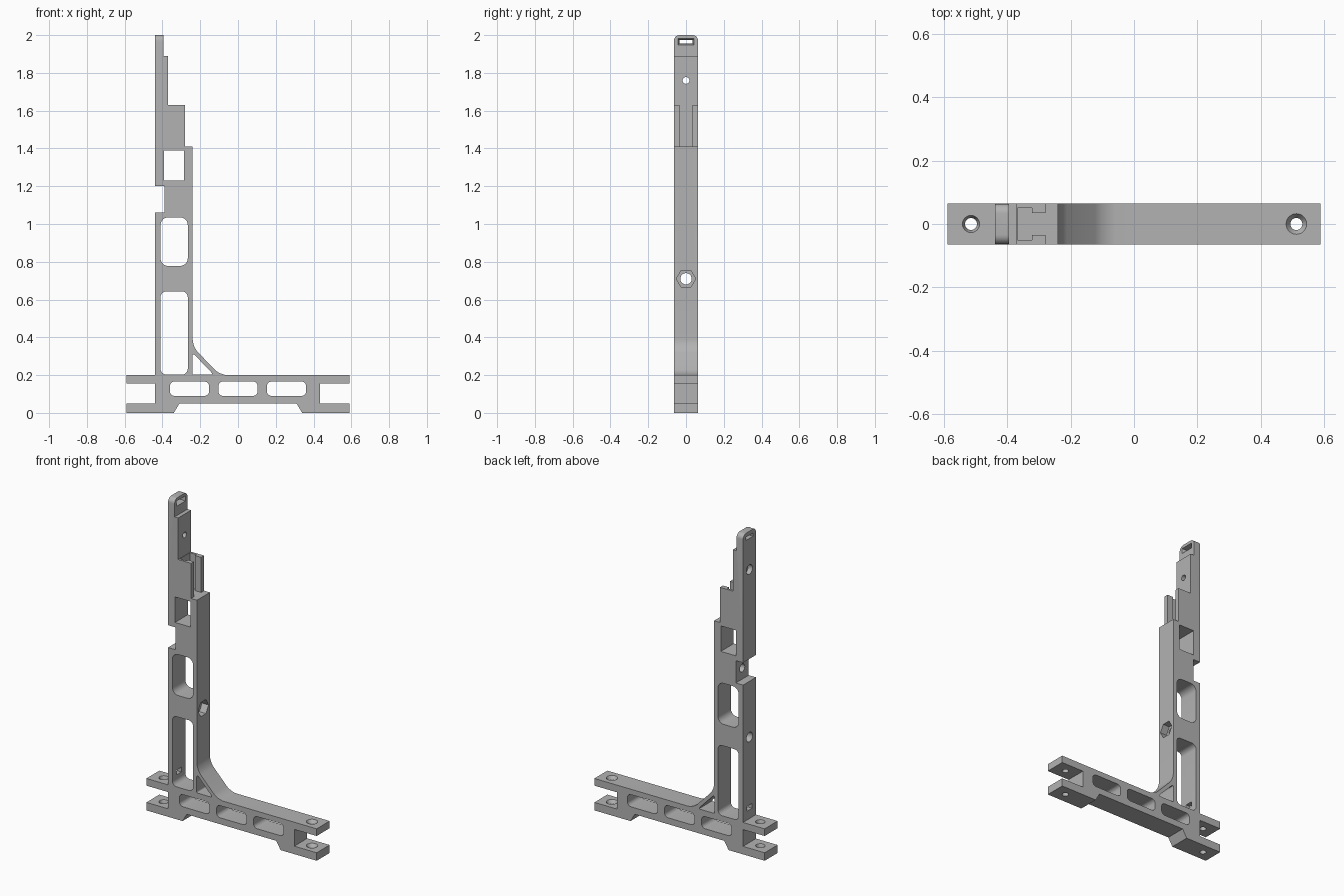
import bpy, bmesh, math
from mathutils import Vector

cube = bpy.data.objects.get("Cube")
if cube:
    bpy.data.objects.remove(cube, do_unlink=True)

grey = bpy.data.materials.new("plain grey")
grey.use_nodes = True
colour = (0.45, 0.45, 0.45, 1)
grey.diffuse_color = colour
grey.node_tree.nodes["Principled BSDF"].inputs["Base Color"].default_value = colour

HALF = 0.064  # half thickness of the bracket


def rounded(points, steps=6):
    """Outline from (u, v) or (u, v, fillet length) corners."""
    out = []
    for i, p in enumerate(points):
        c = Vector(p[:2])
        if len(p) < 3:
            out.append(c)
            continue
        a = c + (Vector(points[i - 1][:2]) - c).normalized() * p[2]
        b = c + (Vector(points[(i + 1) % len(points)][:2]) - c).normalized() * p[2]
        # superellipse-weighted curve: a true arc on square corners
        for k in range(steps + 1):
            t = k / steps * math.pi / 2
            out.append(c + (a - c) * (1 - math.sin(t)) + (b - c) * (1 - math.cos(t)))
    return out


def rect(u0, u1, v0, v1, r=0):
    pts = [(u0, v0), (u1, v0), (u1, v1), (u0, v1)]
    return rounded([p + (r,) for p in pts]) if r else pts


def circle(u, v, r, n=24, turn=0.0):
    return [(u + r * math.cos(math.tau * k / n + turn),
             v + r * math.sin(math.tau * k / n + turn)) for k in range(n)]


PLACE = {"x": lambda u, v, d: (d, u, v),
         "y": lambda u, v, d: (u, d, v),
         "z": lambda u, v, d: (u, v, d)}


def prism(name, axis, low, high, d0, d1):
    """Solid between two matching outlines placed at d0 and d1 on an axis."""
    bm = bmesh.new()
    a = [bm.verts.new(PLACE[axis](p[0], p[1], d0)) for p in low]
    b = [bm.verts.new(PLACE[axis](p[0], p[1], d1)) for p in high]
    bm.faces.new(a)
    bm.faces.new(b)
    for i in range(len(a)):
        j = (i + 1) % len(a)
        bm.faces.new((a[i], a[j], b[j], b[i]))
    bmesh.ops.recalc_face_normals(bm, faces=bm.faces)
    me = bpy.data.meshes.new(name)
    bm.to_mesh(me)
    bm.free()
    me.materials.append(grey)
    ob = bpy.data.objects.new(name, me)
    bpy.context.collection.objects.link(ob)
    return ob


# Side outline of the forked foot, gusset and stepped upright
outline = rounded([
    (-0.59, 0), (-0.34, 0), (-0.31, 0.05), (0.31, 0.05), (0.34, 0), (0.59, 0),
    (0.59, 0.05), (0.435, 0.05), (0.435, 0.155), (0.59, 0.155), (0.59, 0.2),
    (-0.095, 0.2, 0.04), (-0.24, 0.35, 0.04), (-0.24, 1.41), (-0.28, 1.41),
    (-0.28, 1.63), (-0.37, 1.63), (-0.37, 1.89), (-0.395, 1.89), (-0.395, 2),
    (-0.44, 2), (-0.44, 1.2), (-0.39, 1.2), (-0.39, 1.06), (-0.44, 1.06),
    (-0.44, 0.2), (-0.44, 0.155), (-0.44, 0.05), (-0.59, 0.05)][:25] + [
    (-0.44, 0.2), (-0.59, 0.2), (-0.59, 0.155), (-0.44, 0.155),
    (-0.44, 0.05), (-0.59, 0.05)])
bracket = prism("bracket_body", "y", outline, outline, -0.1, 0.1)


def combine(tool, operation="DIFFERENCE"):
    mod = bracket.modifiers.new(tool.name, "BOOLEAN")
    mod.operation = operation
    mod.solver = "EXACT"
    mod.object = tool
    tool.hide_render = True
    bpy.context.view_layer.objects.active = bracket
    bpy.ops.object.modifier_apply(modifier=mod.name)
    bpy.data.objects.remove(tool, do_unlink=True)


def cut(name, axis, shape, d0, d1, end=None):
    combine(prism(name, axis, shape, end or shape, d0, d1))


# Thickness, with the tip rounded across its width
slab = rounded([(-HALF, -0.1), (HALF, -0.1), (HALF, 2, 0.03), (-HALF, 2, 0.03)])
combine(prism("slab", "x", slab, slab, -1, 1), "INTERSECT")

# Lightening slots through the foot and upright
for x in (-0.257, 0, 0.257):
    cut("foot_slot", "y", rect(x - 0.104, x + 0.104, 0.09, 0.166, 0.025), -0.2, 0.2)
cut("lower_slot", "y", rect(-0.41, -0.266, 0.203, 0.643, 0.03), -0.2, 0.2)
cut("upper_slot", "y", rect(-0.41, -0.266, 0.778, 1.035, 0.04), -0.2, 0.2)
cut("square_window", "y", rect(-0.392, -0.286, 1.23, 1.39), -0.2, 0.2)
gusset = rounded([(-0.242, 0.203, 0.008), (-0.13, 0.203, 0.015), (-0.242, 0.32, 0.02)])
cut("gusset_hole", "y", gusset, -0.2, 0.2)

# Channel with two inward lips
channel = [(-0.368, -0.05), (-0.322, -0.05), (-0.322, -0.035), (-0.2, -0.035),
           (-0.2, 0.035), (-0.322, 0.035), (-0.322, 0.05), (-0.368, 0.05)]
cut("channel", "z", channel, 1.41, 1.64)

# Strap slot at the tip, with a wider pocket on its inner side
cut("tip_slot", "x", rect(-0.035, 0.035, 1.955, 1.975), -0.5, -0.3)
cut("tip_pocket", "x", rect(-0.035, 0.035, 1.955, 1.975), -0.42, -0.38,
    rect(-0.048, 0.048, 1.945, 1.985))

# Cross holes in the upright
cut("pin_hole", "x", circle(0, 1.76, 0.018), -0.5, -0.3)
cut("pin_recess", "x", circle(0, 1.76, 0.03), -0.5, -0.41)
cut("bolt_hole", "x", circle(0, 0.71, 0.03), -0.5, -0.2)
cut("nut_recess", "x", circle(0, 0.71, 0.051, 6), -0.285, -0.2)
cut("notch_hole", "x", circle(0, 1.13, 0.025), -0.5, -0.33)
cut("tie_slot", "x", rect(-0.025, 0.025, 0.255, 0.285), -0.5, -0.35)

# Countersunk screw holes through both prongs at each end
for x, wide in ((-0.515, 0.028), (0.513, 0.034)):
    cut("screw_hole", "z", circle(x, 0, 0.019), -0.1, 0.3)
    for top in (0.05, 0.2):
        cut("countersink", "z", circle(x, 0, 0.019), top - 0.02, top + 0.002,
            circle(x, 0, wide))

# Smooth the fillets and holes, keep the edges crisp
bpy.ops.object.select_all(action="DESELECT")
bracket.select_set(True)
bpy.context.view_layer.objects.active = bracket
bpy.ops.object.shade_smooth_by_angle(angle=math.radians(30))
